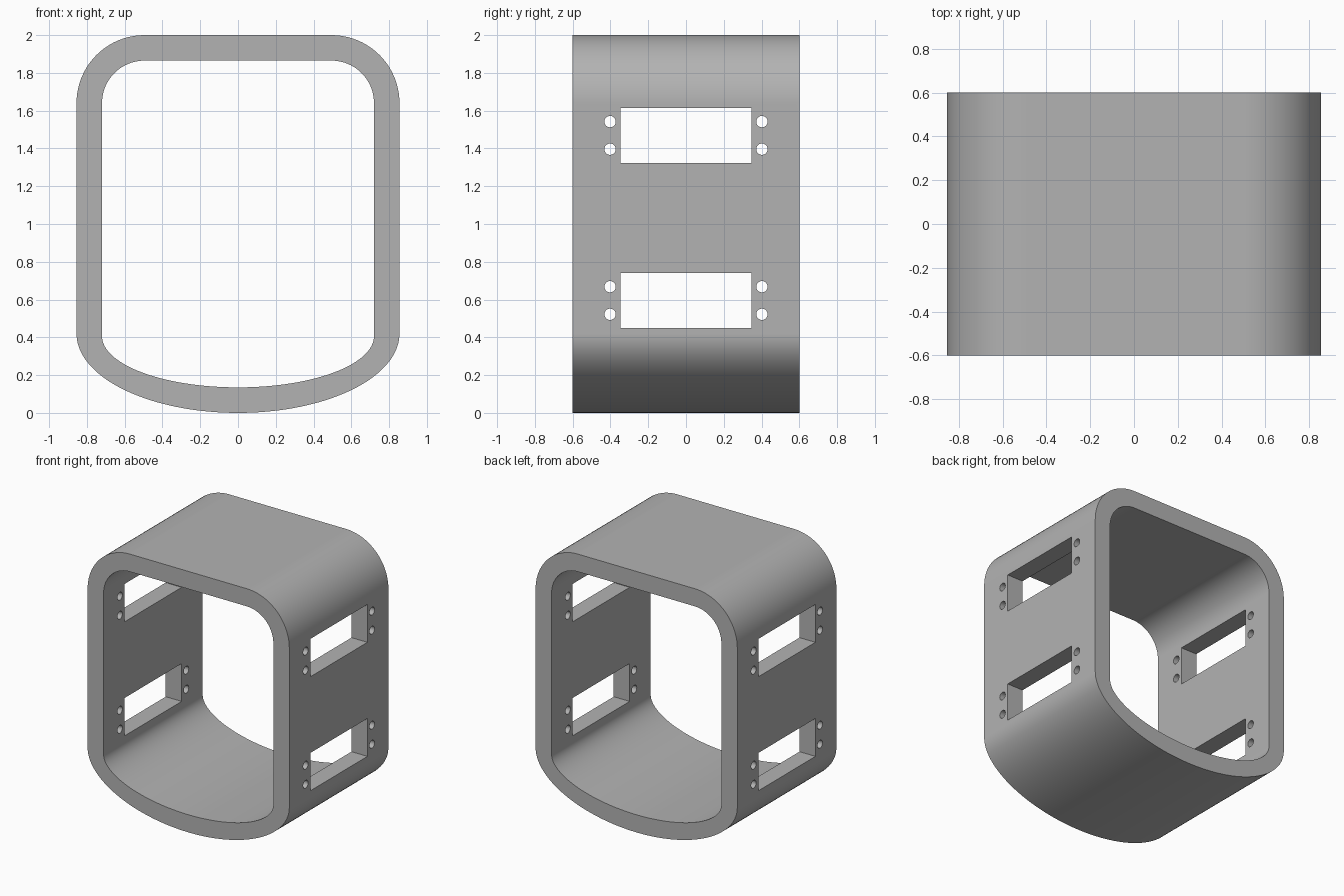
import bpy, bmesh
from math import sin, cos, pi, radians
from mathutils import Matrix

cube = bpy.data.objects.get("Cube")
if cube:
    bpy.data.objects.remove(cube, do_unlink=True)

DEPTH = 1.2
WALL = 0.135


def add_object(name, bm):
    bmesh.ops.recalc_face_normals(bm, faces=bm.faces)
    mesh = bpy.data.meshes.new(name)
    bm.to_mesh(mesh)
    bm.free()
    obj = bpy.data.objects.new(name, mesh)
    bpy.context.collection.objects.link(obj)
    return obj


def arc(cx, cz, rx, rz, start, end, steps):
    angles = [radians(start + (end - start) * i / steps) for i in range(steps + 1)]
    return [(cx + rx * cos(a), cz + rz * sin(a)) for a in angles]


def outline(inset):
    """Rounded top corners joined to a half-ellipse base."""
    half, top = 0.855 - inset, 2 - inset
    radius = 0.36 - inset
    base = 0.42 - inset * 0.1
    corner = half - radius
    return (arc(corner, top - radius, radius, radius, 0, 90, 20)
            + arc(-corner, top - radius, radius, radius, 90, 180, 20)
            + arc(0, base, half, base - inset, 180, 360, 72))


# Open sleeve: outer and inner skins joined by flat rims
bm = bmesh.new()
rings = [[bm.verts.new((x, y, z)) for x, z in outline(inset)]
         for inset, y in ((0, -DEPTH / 2), (0, DEPTH / 2), (WALL, DEPTH / 2), (WALL, -DEPTH / 2))]
for a, b in zip(rings, rings[1:] + rings[:1]):
    for i in range(len(a)):
        j = (i + 1) % len(a)
        bm.faces.new((a[i], a[j], b[j], b[i]))
sleeve = add_object("sleeve", bm)

# Cutter for mounting windows and screw holes, passing through both walls
bm = bmesh.new()
for z in (0.595, 1.469):
    bmesh.ops.create_cube(bm, size=1, matrix=Matrix.Translation((0, 0, z))
                          @ Matrix.Diagonal((2, 0.692, 0.29, 1)))
    for y in (-0.402, 0.402):
        for dz in (-0.073, 0.073):
            bmesh.ops.create_cone(bm, cap_ends=True, segments=32, radius1=0.03, radius2=0.03,
                                  depth=2, matrix=Matrix.Translation((0, y, z + dz))
                                  @ Matrix.Rotation(pi / 2, 4, "Y"))
cutter = add_object("window_cutter", bm)
cutter.hide_render = True

cut = sleeve.modifiers.new("windows", "BOOLEAN")
cut.object = cutter
cut.solver = "EXACT"
bpy.context.view_layer.objects.active = sleeve
sleeve.select_set(True)
bpy.ops.object.modifier_apply(modifier=cut.name)
bpy.data.objects.remove(cutter, do_unlink=True)

# Grey finish and smooth curved walls
grey = bpy.data.materials.new("plain_grey")
grey.use_nodes = True
colour = (0.45, 0.45, 0.45, 1)
grey.diffuse_color = colour
grey.node_tree.nodes["Principled BSDF"].inputs["Base Color"].default_value = colour
sleeve.data.materials.clear()
sleeve.data.materials.append(grey)
bpy.ops.object.shade_smooth_by_angle(angle=radians(30))
normals = sleeve.modifiers.new("flat_walls", "WEIGHTED_NORMAL")
normals.keep_sharp = True
